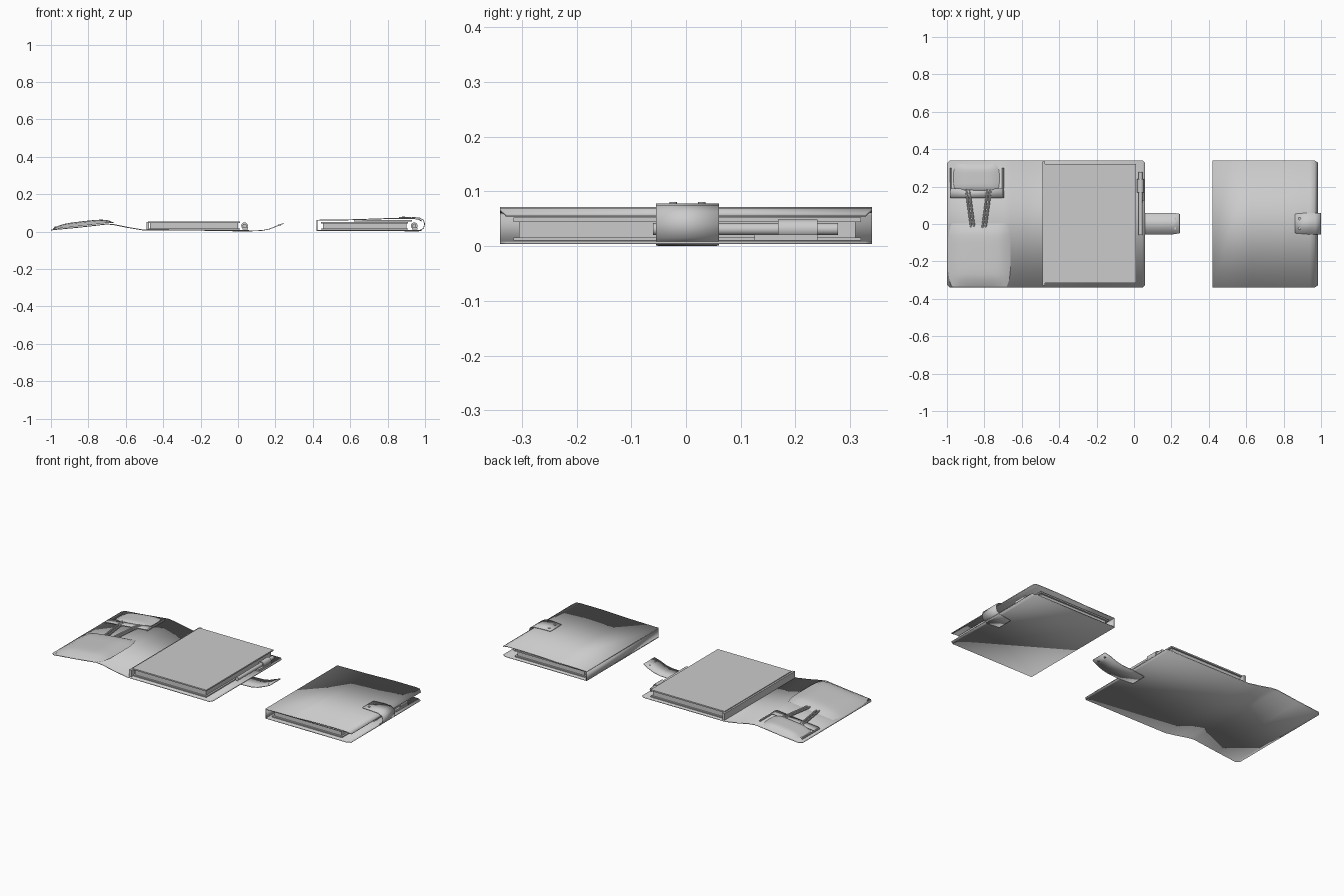
import bpy, bmesh, math
from mathutils import Vector

cube = bpy.data.objects.get("Cube")
if cube:
    bpy.data.objects.remove(cube, do_unlink=True)

grey = bpy.data.materials.new("plain_grey")
grey.use_nodes = True
grey.diffuse_color = (0.6, 0.6, 0.6, 1)
grey.node_tree.nodes["Principled BSDF"].inputs["Base Color"].default_value = (0.6, 0.6, 0.6, 1)


def finish(name, bm, smooth=False):
    bmesh.ops.recalc_face_normals(bm, faces=bm.faces)
    for f in bm.faces:
        f.smooth = smooth
    me = bpy.data.meshes.new(name)
    bm.to_mesh(me)
    bm.free()
    me.materials.append(grey)
    ob = bpy.data.objects.new(name, me)
    bpy.context.collection.objects.link(ob)
    return ob


def box(name, x, y, z):
    """Box between the given (min, max) ranges."""
    bm = bmesh.new()
    bmesh.ops.create_cube(bm, size=1)
    for v in bm.verts:
        v.co = Vector([(r[0] + r[1]) / 2 + c * (r[1] - r[0]) for r, c in zip((x, y, z), v.co)])
    return finish(name, bm)


def sheet(name, path, y0, y1, thick, inset=(0, 0)):
    """Leather strip following an x-z path, with softened end corners."""
    bm = bmesh.new()
    rings = []
    for i, (x, z) in enumerate(path):
        a, b = path[max(i - 1, 0)], path[min(i + 1, len(path) - 1)]
        t = Vector((b[0] - a[0], 0, b[1] - a[1])).normalized()
        n = Vector((-t.z, 0, t.x)) * thick
        d = inset[0] if i == 0 else inset[1] if i == len(path) - 1 else 0
        p, q = Vector((x, y0 + d, z)), Vector((x, y1 - d, z))
        rings.append([bm.verts.new(c) for c in (p, q, q + n, p + n)])
    for r, s in zip(rings, rings[1:]):
        for k in range(4):
            bm.faces.new((r[k], r[k - 1], s[k - 1], s[k]))
    bm.faces.new(rings[0])
    bm.faces.new(rings[-1])
    return finish(name, bm, True)


def rod(name, start, end, radius, sides=16):
    """Round bar between two points."""
    a, b = Vector(start), Vector(end)
    bm = bmesh.new()
    bmesh.ops.create_cone(bm, cap_ends=True, segments=sides, radius1=radius,
                          radius2=radius, depth=(b - a).length)
    turn = (b - a).to_track_quat('Z', 'Y')
    for v in bm.verts:
        v.co = turn @ v.co + (a + b) / 2
    ob = finish(name, bm, True)
    bpy.ops.object.select_all(action='DESELECT')
    bpy.context.view_layer.objects.active = ob
    ob.select_set(True)
    bpy.ops.object.shade_smooth_by_angle()
    return ob


def flap_z(x):
    """Height of the raised front flap."""
    return 0.008 + 0.034 * min(1, (x + 1) / 0.3)


def bulge(name, x, y, height, n=10):
    """Puffed pocket panel resting on the open flap."""
    bm = bmesh.new()
    bmesh.ops.create_grid(bm, x_segments=n, y_segments=n, size=1)
    for v in bm.verts:
        u, w = v.co.x, v.co.y
        px = (x[0] + x[1]) / 2 + u * (x[1] - x[0]) / 2
        py = (y[0] + y[1]) / 2 + w * (y[1] - y[0]) / 2
        # pull the corners in slightly
        px -= 0.02 * u * abs(u * w) ** 4
        v.co = (px, py, flap_z(px) + 0.004 + height * (1 - u ** 4) * (1 - w ** 6))
    return finish(name, bm, True)


def page_block(name, x0, x1, z0, z1):
    """Recessed paper between two thin boards."""
    box(name + "_paper", (x0 + .01, x1 - .01), (-.305, .31), (z0, z1))
    box(name + "_top_board", (x0, x1), (-.315, .32), (z1 - .008, z1))
    box(name + "_bottom_board", (x0, x1), (-.315, .32), (z0, z0 + .006))


def pen(name, x, z):
    """Pen held in a loop along the fore edge."""
    rod(name + "_barrel", (x, -.06, z), (x, .17, z), .011)
    rod(name + "_loop", (x, .168, z), (x, .24, z), .018)
    rod(name + "_tip", (x, .24, z), (x, .278, z), .011)
    box(name + "_loop_tab", (x - .012, x + .018), (.125, .24), (.01, z - .01))


def snaps(name, x, z):
    for side in (-1, 1):
        rod(f"{name}_{side}", (x, .003 + .026 * side, z - .003), (x, .003 + .026 * side, z + .003), .007, 12)


# Open notebook
sheet("open_cover", [(-1, .006), (-.985, .008), (-.85, .021), (-.7, .038), (-.66, .034),
                     (-.58, .018), (-.5, .005), (.045, .004), (.06, .004)], -.34, .34, .005, (.015, .012))
page_block("open_pages", -.48, .01, .01, .055)
box("open_binding", (-.49, -.475), (-.33, .335), (.009, .05))
pen("open_pen", .035, .031)
sheet("open_strap", [(-.03, .0), (.06, .001), (.13, .004), (.17, .012), (.21, .028), (.245, .042)],
      -.055, .06, .004, (.012, .006))
snaps("open_snap", .222, .035)

# Flap pockets and the items in them
bulge("large_pocket", (-.995, -.66), (-.335, .003), .024)
bulge("pouch", (-.965, -.72), (.17, .32), .018)
sheet("small_pocket_band", [(-.98, .022), (-.85, .034), (-.695, .05)], .14, .19, .004)
for name, x0, x1 in (("left_tool", -.87, -.9), ("right_tool", -.81, -.78)):
    for k in (0, 1):
        dx = k * .016
        rod(f"{name}_{k}", (x0 + dx, -.02, flap_z(x0) + .011), (x1 + dx, .2, flap_z(x1) + .012), .006, 8)
for x in (-.98, -.70):
    rod("pocket_corner", (x, .14, flap_z(x) + .008), (x, .3, flap_z(x) + .008), .005, 8)

# Closed notebook
sheet("closed_bottom_cover", [(.42, .004), (.96, .004), (.98, .004)], -.34, .34, .005, (0, .012))
sheet("closed_spine", [(.42, .006), (.42, .06)], -.34, .34, -.005)
sheet("closed_top_cover", [(.42, .058), (.62, .061), (.8, .067), (.94, .067), (.965, .064), (.98, .054)],
      -.34, .34, .005, (0, .012))
page_block("closed_pages", .445, .91, .01, .052)
box("inner_pocket", (.62, .93), (-.33, 0), (.054, .062))
pen("closed_pen", .942, .031)
sheet("closed_strap", [(.86, .073), (.93, .074), (.97, .071), (.99, .06), (.996, .04),
                       (.99, .018), (.965, .005), (.89, .004)], -.055, .06, .004, (.006, .012))
snaps("closed_snap", .885, .0775)
